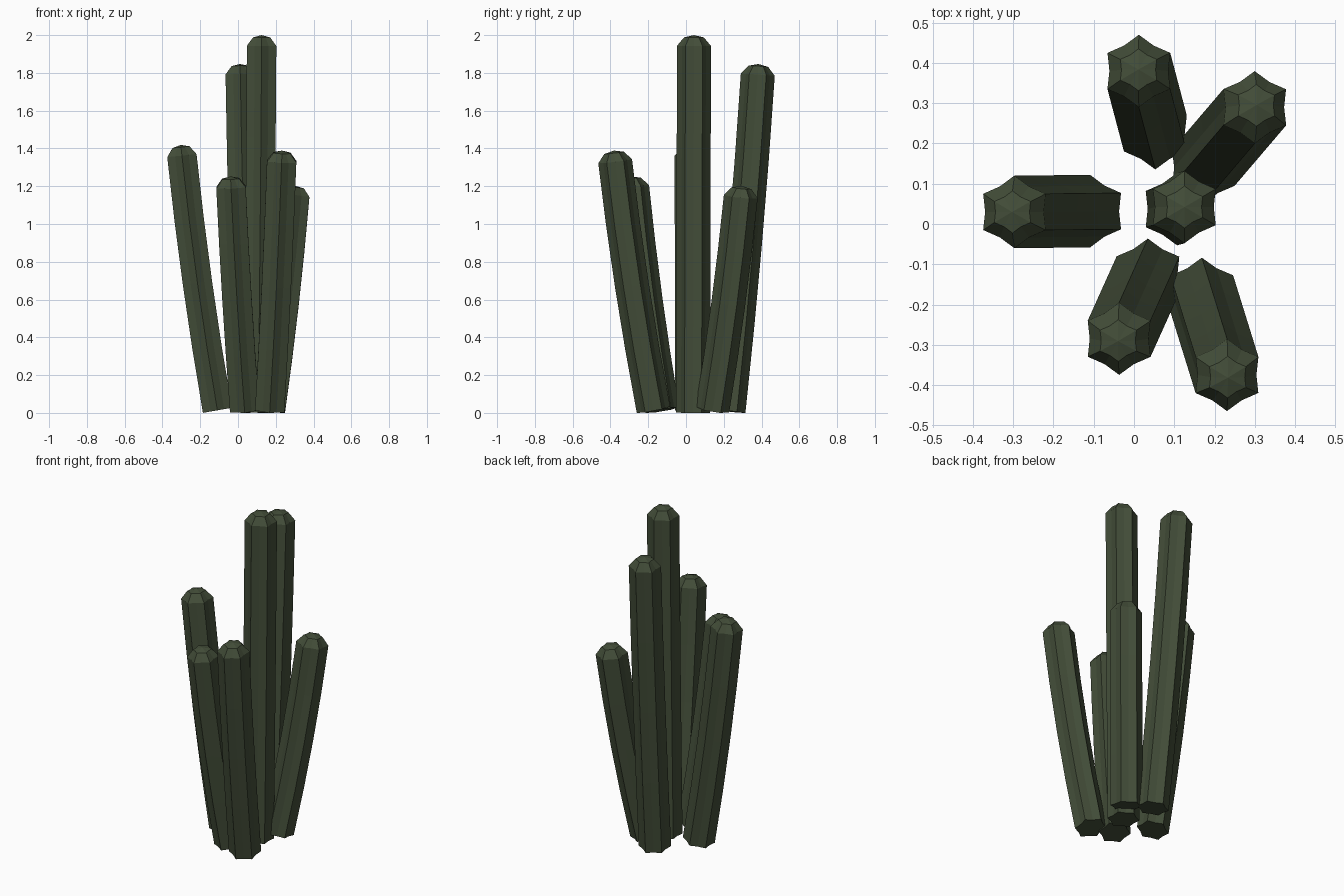
import bpy, bmesh, math
from mathutils import Vector

if "Cube" in bpy.data.objects:
    bpy.data.objects.remove(bpy.data.objects["Cube"])

RIDGE, VALLEY = 0.09, 0.073   # star cross-section radii
SEGMENTS = 4

green = bpy.data.materials.new("dark cactus green")
green.diffuse_color = (0.055, 0.074, 0.04, 1)
green.use_nodes = True
green.node_tree.nodes["Principled BSDF"].inputs["Base Color"].default_value = green.diffuse_color


def star_ring(bm, centre, axis, scale=1.0):
    """Six-ridged ring lying across the given axis."""
    turn = Vector((0, 0, 1)).rotation_difference(axis)
    ring = []
    for i in range(12):
        a = math.radians(30 + 30 * i)
        r = (RIDGE if i % 2 == 0 else VALLEY) * scale
        ring.append(bm.verts.new(centre + turn @ Vector((r * math.cos(a), r * math.sin(a), 0))))
    return ring


def stem(name, base, top, shoulder_z):
    """Ribbed column that leans out and straightens a little as it rises."""
    bm = bmesh.new()
    lean = Vector((top[0] - base[0], top[1] - base[1], 0))
    slope = lean.length / shoulder_z
    foot_z = RIDGE * math.sin(math.atan(1.25 * slope)) * 0.9
    height = shoulder_z - foot_z
    rings = []
    for i in range(SEGMENTS + 1):
        t = i / SEGMENTS
        centre = Vector((base[0], base[1], foot_z)) + lean * (1.25 * t - 0.25 * t * t)
        centre.z += height * t
        axis = (lean * (1.25 - 0.5 * t) + Vector((0, 0, height))).normalized()
        rings.append(star_ring(bm, centre, axis))
    # domed cap
    rings.append(star_ring(bm, centre + axis * 0.045, axis, 0.58))
    tip = bm.verts.new(centre + axis * 0.057)
    for low, high in zip(rings, rings[1:]):
        for i in range(12):
            j = (i + 1) % 12
            bm.faces.new((low[i], low[j], high[j], high[i]))
    for i in range(12):
        bm.faces.new((rings[-1][i], rings[-1][(i + 1) % 12], tip))
    # flat cut foot
    bm.faces.new(rings[0][::-1])
    bmesh.ops.recalc_face_normals(bm, faces=bm.faces)
    mesh = bpy.data.meshes.new(name)
    bm.to_mesh(mesh)
    bm.free()
    mesh.materials.append(green)
    bpy.context.collection.objects.link(bpy.data.objects.new(name, mesh))


# name, foot centre, shoulder centre, shoulder height
stem("centre_stem", (0.107, 0.037), (0.125, 0.042), 1.943)
stem("left_stem", (-0.109, 0.032), (-0.297, 0.030), 1.362)
stem("back_stem", (0.053, 0.225), (0.012, 0.380), 1.790)
stem("back_right_stem", (0.172, 0.140), (0.300, 0.290), 1.145)
stem("front_left_stem", (0.035, -0.125), (-0.037, -0.285), 1.195)
stem("front_right_stem", (0.168, -0.172), (0.231, -0.375), 1.332)
